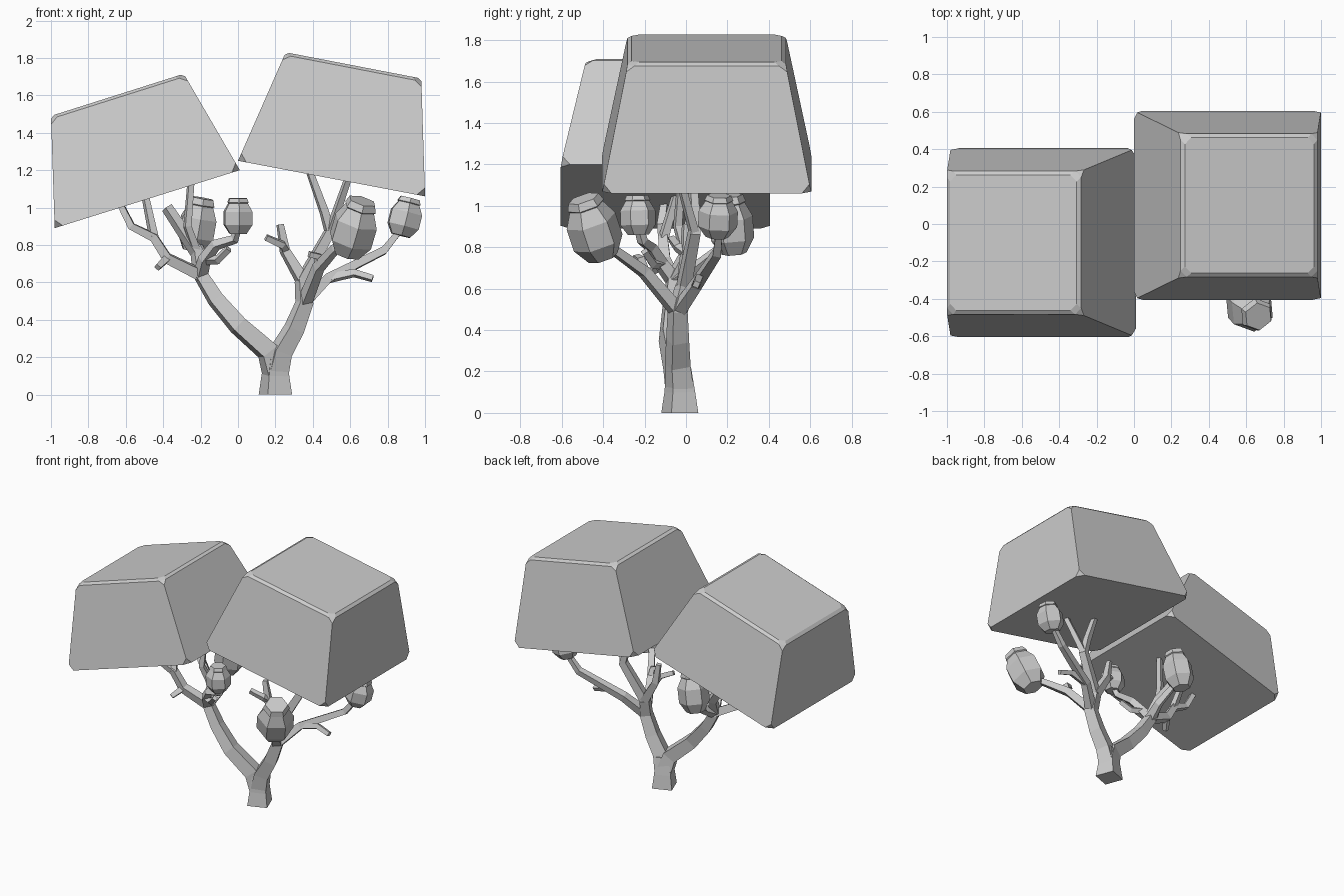
import bpy, bmesh, math
from mathutils import Vector

if "Cube" in bpy.data.objects:
    bpy.data.objects.remove(bpy.data.objects["Cube"])

colour = (0.6, 0.6, 0.6, 1)
grey = bpy.data.materials.new("plain_grey")
grey.use_nodes = True
grey.diffuse_color = colour
grey.node_tree.nodes["Principled BSDF"].inputs["Base Color"].default_value = colour


def finish(name, bm):
    bmesh.ops.recalc_face_normals(bm, faces=bm.faces)
    mesh = bpy.data.meshes.new(name)
    bm.to_mesh(mesh)
    bm.free()
    mesh.materials.append(grey)
    obj = bpy.data.objects.new(name, mesh)
    bpy.context.collection.objects.link(obj)


def skin(bm, rings):
    """Join rings of vertices into a closed, capped shell."""
    for lower, upper in zip(rings, rings[1:]):
        for k in range(len(lower)):
            bm.faces.new((lower[k - 1], lower[k], upper[k], upper[k - 1]))
    bm.faces.new(rings[0])
    bm.faces.new(rings[-1])


def sweep(name, points, radii, sides=4):
    """Faceted tube along points, keeping its corners aligned from ring to ring."""
    bm = bmesh.new()
    side, rings, previous = Vector((1, -0.45, 0)), [], None
    for i, (point, radius) in enumerate(zip(points, radii)):
        along = (points[min(i + 1, len(points) - 1)] - points[max(i - 1, 0)]).normalized()
        if previous:
            side = previous.rotation_difference(along) @ side
        u = (side - along * side.dot(along)).normalized()
        v = along.cross(u)
        angles = [math.tau * k / sides for k in range(sides)]
        rings.append([bm.verts.new(point + radius * (math.cos(a) * u + math.sin(a) * v))
                      for a in angles])
        previous = along
    skin(bm, rings)
    finish(name, bm)


def limb(name, thick, thin, *coords):
    """Branch tapering evenly from thick to thin; returns its points for forks to grow from."""
    points = [Vector(c) for c in coords]
    last = len(points) - 1
    sweep(name, points, [thick + (thin - thick) * i / last for i in range(last + 1)])
    return points


def branch(name, *coords):
    return limb(name, 0.042, 0.022, *coords)


def twig(name, *coords):
    return limb(name, 0.028, 0.021, *coords)


def canopy(name, low, high, y_mid):
    """Tilted tapered block with clipped corners and a bevelled top rim."""
    bm = bmesh.new()
    rings = []
    for ((xa, za), (xb, zb)), half in ((low, 0.505), (high, 0.38)):
        front, back = y_mid - half, y_mid + half
        corners = (xa, front, za), (xb, front, zb), (xb, back, zb), (xa, back, za)
        rings.append([bm.verts.new(c) for c in corners])
    skin(bm, rings)
    bmesh.ops.bevel(bm, geom=bm.verts[:], offset=0.045, affect='VERTICES', segments=1)
    bmesh.ops.recalc_face_normals(bm, faces=bm.faces)
    top = max(bm.faces, key=lambda f: f.normal.z)
    bmesh.ops.bevel(bm, geom=list(top.edges), offset=0.018, affect='EDGES', segments=1)
    finish(name, bm)


def leaf_clump(name, bottom, top, radius):
    """Small faceted bud with a narrow cap."""
    start, end = Vector(bottom), Vector(top)
    profile = (0, 0.6), (0.25, 1), (0.62, 1), (0.86, 0.68), (0.88, 0.74), (1, 0.62)
    sweep(name, [start.lerp(end, f) for f, _ in profile], [radius * r for _, r in profile], 6)


# Canopies
canopy("right_canopy", ((-0.98, 0.89), (0.01, 1.2)), ((-1, 1.49), (-0.29, 1.715)), -0.1)
canopy("left_canopy", ((0, 1.25), (1, 1.06)), ((0.255, 1.83), (0.98, 1.69)), 0.1)

# Trunk and the two main limbs
trunk = limb("trunk", 0.098, 0.065, (0.2, -0.03, 0), (0.2, -0.03, 0.1), (0.205, -0.035, 0.22))
right = limb("right_limb", 0.076, 0.045, trunk[1], (0.16, -0.05, 0.23), (0, -0.08, 0.37),
             (-0.12, -0.07, 0.51), (-0.2, -0.06, 0.64))
left = limb("left_limb", 0.076, 0.045, trunk[1], (0.23, -0.04, 0.23), (0.3, -0.04, 0.35),
            (0.355, -0.04, 0.49), (0.345, -0.01, 0.61))

# Right side branches and their twigs
outer = branch("right_outer_branch", right[-1], (-0.38, -0.1, 0.73), (-0.45, -0.11, 0.84),
               (-0.57, -0.12, 0.9), (-0.64, -0.1, 1.04))
twig("right_outer_fork", outer[2], (-0.5, -0.04, 1.08))
twig("right_outer_stub", outer[1], (-0.43, -0.17, 0.68))
middle = limb("right_middle_branch", 0.045, 0.032, right[-1], (-0.22, 0, 0.76), (-0.38, 0.04, 1))
twig("right_inner_branch", middle[1], (-0.27, -0.04, 0.9), (-0.25, -0.02, 1.16))
branch("right_back_branch", right[-1], (-0.18, 0.05, 0.7), (-0.22, 0.2, 0.82))
front = branch("right_front_branch", right[-1], (-0.18, -0.12, 0.72), (-0.12, -0.17, 0.8),
               (-0.02, -0.21, 0.83), (0, -0.23, 0.9))
twig("right_front_stub", front[1], (-0.11, -0.16, 0.72), (-0.05, -0.2, 0.78))

# Left side branches and their twigs
inner = branch("left_inner_branch", left[-1], (0.25, 0, 0.77), (0.225, 0, 0.91))
twig("left_inner_fork", inner[1], (0.24, -0.04, 0.8), (0.15, -0.07, 0.84))
outer = branch("left_outer_branch", left[3], (0.48, 0.05, 0.62), (0.78, 0.15, 0.77),
               (0.86, 0.16, 0.87))
twig("left_outer_stub", outer[1], (0.62, 0.06, 0.65), (0.72, 0.05, 0.62))
upper = branch("left_upper_branch", left[-1], (0.49, 0.04, 0.87), (0.46, 0.04, 0.98),
               (0.38, 0.03, 1.2))
twig("left_upper_fork", upper[1], (0.59, -0.04, 1.16))
front = branch("left_front_branch", left[3], (0.43, -0.2, 0.68), (0.52, -0.34, 0.78),
               (0.58, -0.4, 0.82))
twig("left_front_stub", front[1], (0.43, -0.22, 0.74), (0.38, -0.24, 0.75))

# Leaf clumps
leaf_clump("left_front_clump", (0.58, -0.4, 0.75), (0.665, -0.495, 1.035), 0.125)
leaf_clump("left_outer_clump", (0.87, 0.15, 0.85), (0.92, 0.16, 1.05), 0.095)
leaf_clump("right_front_clump", (0, -0.23, 0.86), (0, -0.235, 1.05), 0.085)
leaf_clump("right_back_clump", (-0.24, 0.23, 0.77), (-0.19, 0.21, 1.05), 0.105)
